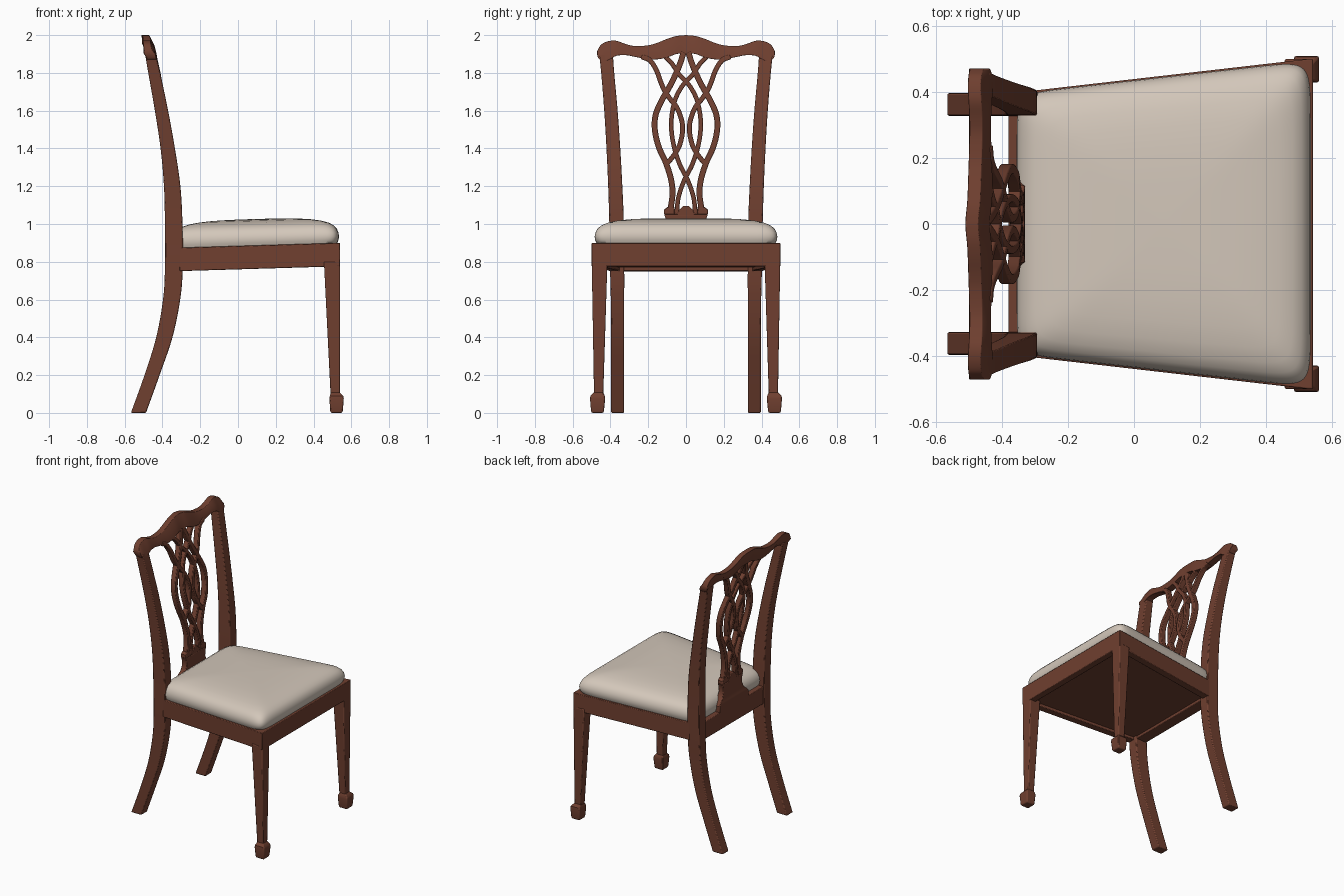
import bpy, bmesh, math
from mathutils import Vector

if "Cube" in bpy.data.objects:
    bpy.data.objects.remove(bpy.data.objects["Cube"], do_unlink=True)


def material(name, rgb):
    m = bpy.data.materials.new(name)
    m.use_nodes = True
    m.diffuse_color = (*rgb, 1)
    m.node_tree.nodes["Principled BSDF"].inputs["Base Color"].default_value = (*rgb, 1)
    return m


WOOD = material("mahogany wood", (0.16, 0.05, 0.029))
CLOTH = material("cream upholstery", (0.65, 0.57, 0.49))


def loft(name, rings, mat=WOOD, bevel=0.006, angle=35):
    """Skin a list of equal-length rings and cap both ends."""
    bm = bmesh.new()
    rows = [[bm.verts.new(p) for p in ring] for ring in rings]
    n = len(rows[0])
    for a, b in zip(rows, rows[1:]):
        for i in range(n):
            j = (i + 1) % n
            bm.faces.new((a[i], a[j], b[j], b[i]))
    bm.faces.new(rows[0][::-1])
    bm.faces.new(rows[-1])
    bmesh.ops.recalc_face_normals(bm, faces=bm.faces)
    mesh = bpy.data.meshes.new(name)
    bm.to_mesh(mesh)
    bm.free()
    mesh.materials.append(mat)
    ob = bpy.data.objects.new(name, mesh)
    bpy.context.collection.objects.link(ob)
    if bevel:
        mod = ob.modifiers.new("soft edges", "BEVEL")
        mod.width, mod.segments = bevel, 2
        mod.limit_method, mod.angle_limit = "ANGLE", math.radians(50)
    bpy.context.view_layer.objects.active = ob
    ob.select_set(True)
    bpy.ops.object.shade_smooth_by_angle(angle=math.radians(angle))
    ob.select_set(False)
    return ob


def smooth(points, steps=6):
    """Catmull-Rom resampling of tuples of any length."""
    p = [Vector(q) for q in points]
    p = [p[0] * 2 - p[1]] + p + [p[-1] * 2 - p[-2]]
    out = []
    for a, b, c, d in zip(p, p[1:], p[2:], p[3:]):
        for k in range(steps):
            t = k / steps
            out.append(0.5 * (2 * b + (c - a) * t + (2 * a - 5 * b + 4 * c - d) * t * t
                              + (3 * b - a - 3 * c + d) * t ** 3))
    return out + [p[-2]]


def slab(z, x0, x1, y0, y1):
    return [(x0, y0, z), (x1, y0, z), (x1, y1, z), (x0, y1, z)]


def interp(table, z):
    for (z0, a), (z1, b) in zip(table, table[1:]):
        if z <= z1:
            return a + (b - a) * (z - z0) / (z1 - z0)
    return table[-1][1]


SIDES = (("left", 1), ("right", -1))

# Back legs running up into the flared stiles: z, back, front, inner, outer
STILE = [(0, -.567, -.487, .327, .396), (.2, -.495, -.415, .327, .396),
         (.4, -.433, -.347, .327, .396), (.6, -.397, -.306, .327, .398),
         (.76, -.387, -.293, .327, .402), (1, -.387, -.294, .329, .406),
         (1.2, -.392, -.305, .337, .412), (1.4, -.41, -.334, .348, .421),
         (1.6, -.44, -.37, .362, .433), (1.8, -.475, -.412, .38, .449),
         (1.9, -.492, -.436, .387, .46)]
# Front legs and their spade feet
LEG = [(.1, .49, .54, .438, .487), (.8, .455, .541, .416, .499)]
FOOT = [(0, .491, .552, .437, .5), (.012, .488, .555, .434, .503),
        (.075, .484, .56, .428, .508), (.09, .486, .557, .43, .506),
        (.108, .492, .54, .438, .487)]
for side, s in SIDES:
    for part, rows in (("back_leg_and_stile", smooth(STILE)), ("front_leg", LEG), ("front_foot", FOOT)):
        loft(f"{side}_{part}", [slab(z, a, b, s * c, s * d) for z, a, b, c, d in rows])


# Seat frame, sloping gently down to the back
def seat_z(x):
    return .9 + (x - .54) * .03


def rail(name, ends, drop=.124, bevel=.004):
    rings = []
    for (x0, y0), (x1, y1) in ends:
        za, zb = seat_z(x0), seat_z(x1)
        rings.append([(x0, y0, za), (x1, y1, zb), (x1, y1, zb - drop), (x0, y0, za - drop)])
    loft(name, rings, bevel=bevel)


rail("front_rail", [((.541, s * .5), (.495, s * .495)) for s in (-1, 1)])
rail("back_rail", [((-.38, s * .34), (-.3, s * .34)) for s in (-1, 1)])
for side, s in SIDES:
    rail(f"{side}_rail", [((-.31, s * .403), (-.31, s * .35)), ((.535, s * .5), (.535, s * .45))])
loft("seat_underside", [[(x, s * y, seat_z(x) - d) for x, y in ((-.36, .38), (.52, .48)) for s in ((1, -1) if x < 0 else (-1, 1))]
                        for d in (.105, .02)], bevel=0)


# Upholstered cushion: rounded trapezoid rings closing towards the crown
def outline(inset, lift):
    k = 1 - inset / .445
    ring = []
    for i in range(96):
        a = 2 * math.pi * i / 96
        c, s = math.cos(a), math.sin(a)
        e = 2 / (14 - 20 * min(inset, .4))
        u = math.copysign(abs(c) ** e, c)
        v = math.copysign(abs(s) ** e, s)
        x = .09 + .445 * u * k
        half = .495 - (.535 - x) * .113
        ring.append((x, half * v * k, seat_z(x) + lift))
    return ring


CUSHION = [(.012, -.005), (.003, .015), (0, .035), (.003, .055), (.012, .076), (.028, .094),
           (.055, .109), (.095, .121), (.15, .13), (.22, .136), (.31, .139), (.43, .14)]
loft("seat_cushion", [outline(*p) for p in CUSHION], CLOTH, bevel=0, angle=60)

# Serpentine crest rail: y, top, bottom, mirrored about the middle
CREST = [(0, 2, 1.905), (.05, 1.995, 1.9), (.1, 1.98, 1.882), (.15, 1.96, 1.872), (.2, 1.946, 1.872),
         (.27, 1.942, 1.885), (.32, 1.953, 1.894), (.37, 1.97, 1.89), (.41, 1.968, 1.868),
         (.445, 1.953, 1.866), (.463, 1.93, 1.876), (.47, 1.915, 1.895)]
half = smooth(CREST, 4)
rings = []
for y, top, low in [(-y, t, b) for y, t, b in half[:0:-1]] + [tuple(p) for p in half]:
    x = -.466 - .008 * math.exp(-(y / .06) ** 2)
    lean = (top - low) * .12
    mid = (top + low) / 2
    rings.append([(x - .025 - lean, y, top), (x + .014 - lean, y, top), (x + .027, y, mid),
                  (x + .027 + lean, y, low), (x - .022 + lean, y, low), (x - .033, y, mid)])
loft("crest_rail", rings, bevel=.008)

# Pierced splat of interlaced ribbons following the curve of the back
FRONT = [(.8, -.33), (1.05, -.332), (1.2, -.335), (1.4, -.347), (1.6, -.375), (1.8, -.41), (1.92, -.437)]


def ribbon(name, points, width, depth=.036):
    path = smooth(points)
    rings = []
    for i, p in enumerate(path):
        t = (path[min(i + 1, len(path) - 1)] - path[max(i - 1, 0)]).normalized()
        off = Vector((-t.y, t.x)) * width / 2
        ring = []
        for q, d in ((p + off, 0), (p + off, depth), (p - off, depth), (p - off, 0)):
            ring.append((interp(FRONT, q.y) - d, q.x, q.y))
        rings.append(ring)
    loft(name, rings, bevel=.004)


RIBBONS = {
    "outer_ribbon": ([(.012, 1.91), (.035, 1.84), (.075, 1.75), (.125, 1.66), (.16, 1.58), (.165, 1.5),
                      (.145, 1.41), (.105, 1.32), (.078, 1.23), (.072, 1.15), (.088, 1.05)], .031),
    "scroll_ribbon": ([(.235, 1.885), (.19, 1.865), (.155, 1.81), (.125, 1.73), (.09, 1.67), (.045, 1.61),
                       (.018, 1.52), (.03, 1.43), (.06, 1.37), (.1, 1.32)], .026),
    "oval_ribbon": ([(.11, 1.885), (.075, 1.85), (.035, 1.79), (-.02, 1.73), (-.06, 1.65), (-.078, 1.54),
                     (-.068, 1.43), (-.035, 1.32), (.01, 1.23), (.04, 1.14), (.05, 1.05)], .024),
}
for side, s in SIDES:
    for part, (pts, w) in RIBBONS.items():
        ribbon(f"{side}_{part}", [(s * y, z) for y, z in pts], w)

# Moulded shoe that carries the splat: z, half width, back, front
SHOE = [(.86, .163, -.38, -.325), (.915, .163, -.38, -.325), (.93, .15, -.376, -.327), (.955, .12, -.372, -.329),
        (.99, .105, -.37, -.33), (1.03, .108, -.37, -.33), (1.05, .116, -.37, -.33),
        (1.075, .116, -.37, -.33), (1.09, .1, -.37, -.332)]
loft("splat_shoe", [slab(z, b, f, -w, w) for z, w, b, f in SHOE[:-2]], bevel=.004)
for side, s in SIDES:
    loft(f"{side}_shoe_scroll", [slab(z, b, f, s * .06, s * w) for z, w, b, f in SHOE[-3:]], bevel=.004)
loft("shoe_crown", [slab(z, -.37, -.331, -w, w) for z, w in ((1.04, .05), (1.07, .04), (1.095, .015))], bevel=.004)
